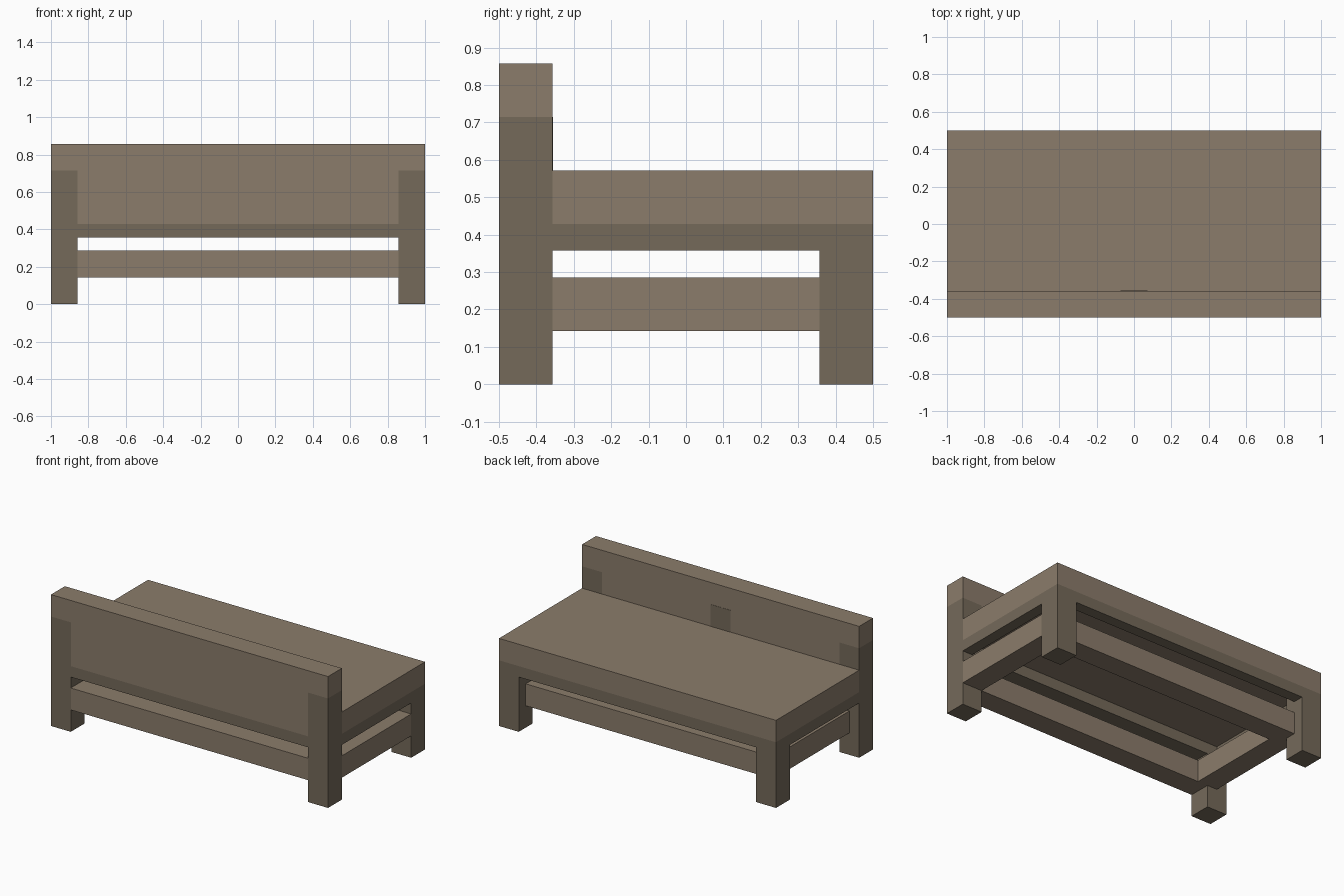
import bpy

if "Cube" in bpy.data.objects:
    bpy.data.objects.remove(bpy.data.objects["Cube"])

U = 1 / 7  # building module: the bench is 14 x 7 x 6 modules


def material(name, rgb):
    m = bpy.data.materials.new(name)
    m.diffuse_color = (*rgb, 1)
    m.use_nodes = True
    m.node_tree.nodes["Principled BSDF"].inputs["Base Color"].default_value = m.diffuse_color
    return m


light = material("light_wood", (0.258, 0.202, 0.147))
dark = material("dark_wood", (0.178, 0.144, 0.102))


def box(name, x, y, z, mat):
    """Box from (min, max) ranges given in modules."""
    lo, hi = zip(x, y, z)
    bpy.ops.mesh.primitive_cube_add(
        size=1, location=[(a + b) / 2 * U for a, b in zip(lo, hi)])
    ob = bpy.context.object
    ob.name = name
    ob.scale = [(b - a) * U for a, b in zip(lo, hi)]
    bpy.ops.object.transform_apply(location=False, rotation=False, scale=True)
    ob.data.materials.append(mat)
    return ob


# Corner posts: tall ones carry the backrest, short ones the seat
for side, x in (("left", (-7, -6)), ("right", (6, 7))):
    box(f"{side}_backrest_post", x, (-3.5, -2.5), (0, 5), dark)
    box(f"{side}_seat_leg", x, (2.5, 3.5), (0, 3), dark)

# Seat frame below the cushion, open underneath
box("frame_backrest_beam", (-6, 6), (-3.5, -2.5), (2.5, 3), dark)
box("frame_long_beam", (-6, 6), (3, 3.5), (2.5, 3), dark)
box("frame_left_beam", (-7, -6.5), (-2.5, 2.5), (2.5, 3), dark)
box("frame_right_beam", (6.5, 7), (-2.5, 2.5), (2.5, 3), dark)

# Seat cushion
box("seat", (-7, 7), (-2.5, 3.5), (3, 4), light)

# Backrest panel, top rail and middle support
box("backrest_panel", (-6, 6), (-3.5, -2.5), (3, 5), light)
box("backrest_top_rail", (-7, 7), (-3.5, -2.5), (5, 6), light)
box("backrest_middle_support", (-0.5, 0.5), (-3, -2.49), (4, 5), dark)

# Lower stretchers between the posts
box("backrest_stretcher", (-6, 6), (-3.5, -2.5), (1, 2), light)
box("long_stretcher", (-6, 6), (2, 3), (1, 2), light)
box("left_stretcher", (-6.5, -5.5), (-2.5, 2.5), (1, 2), light)
box("right_stretcher", (6, 7), (-2.5, 2.5), (1, 2), light)
